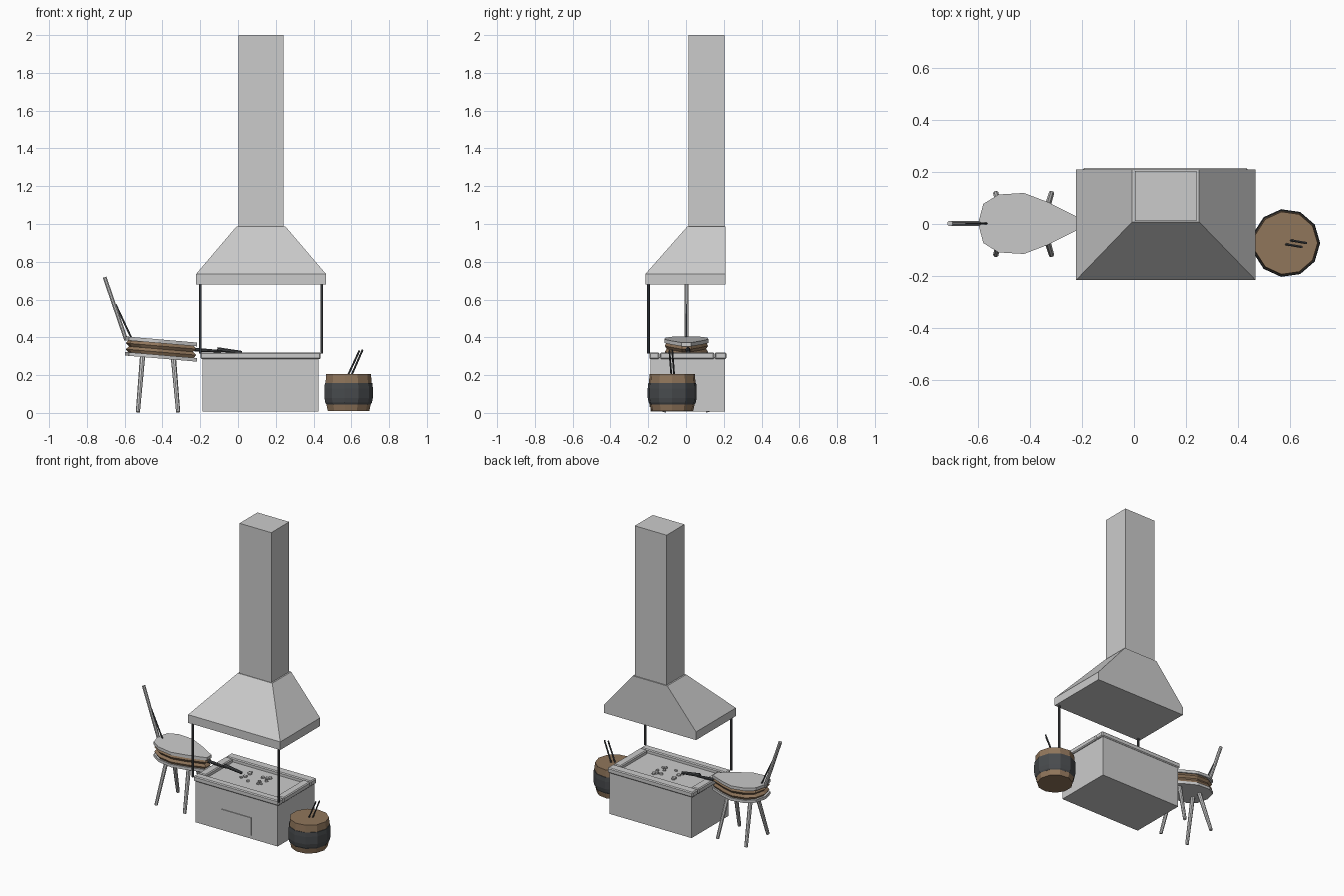
import bpy, bmesh, math, random
from mathutils import Vector

if "Cube" in bpy.data.objects:
    bpy.data.objects.remove(bpy.data.objects["Cube"])

random.seed(4)


def material(name, rgb):
    m = bpy.data.materials.new(name)
    m.diffuse_color = (*rgb, 1)
    m.use_nodes = True
    m.node_tree.nodes["Principled BSDF"].inputs["Base Color"].default_value = m.diffuse_color
    return m


WOOD = material("wood", (0.28, 0.18, 0.105))
IRON = material("iron", (0.065, 0.07, 0.075))


def finish(name, bm, mat=None):
    bmesh.ops.recalc_face_normals(bm, faces=bm.faces)
    me = bpy.data.meshes.new(name)
    bm.to_mesh(me)
    bm.free()
    ob = bpy.data.objects.new(name, me)
    bpy.context.collection.objects.link(ob)
    if mat:
        me.materials.append(mat)
    return ob


def loft(name, rings, mat=None):
    """Join rings of equal point count and cap both ends."""
    bm = bmesh.new()
    vs = [[bm.verts.new(p) for p in r] for r in rings]
    n = len(vs[0])
    for a, b in zip(vs, vs[1:]):
        for i in range(n):
            j = (i + 1) % n
            bm.faces.new((a[i], a[j], b[j], b[i]))
    bm.faces.new(vs[0])
    bm.faces.new(vs[-1])
    return finish(name, bm, mat)


def rect(x0, x1, y0, y1, z):
    return [(x0, y0, z), (x1, y0, z), (x1, y1, z), (x0, y1, z)]


def box(name, x0, x1, y0, y1, z0, z1, mat=None, bevel=0):
    ob = loft(name, [rect(x0, x1, y0, y1, z0), rect(x0, x1, y0, y1, z1)], mat)
    if bevel:
        m = ob.modifiers.new("bevel", "BEVEL")
        m.width = bevel
        m.segments = 1
    return ob


def rod(name, a, b, r0, r1=None, mat=None, sides=8):
    """Tapered bar from a to b."""
    a, b = Vector(a), Vector(b)
    r1 = r1 or r0
    q = (b - a).to_track_quat('Z', 'Y')
    rings = []
    for c, r in ((a, r0), (b, r1)):
        rings.append([c + q @ Vector((r * math.cos(t), r * math.sin(t), 0))
                      for t in [math.tau * (k + 0.5) / sides for k in range(sides)]])
    return loft(name, rings, mat)


# hearth block with front panel
box("hearth_block", -0.187, 0.427, -0.187, 0.207, 0.008, 0.296)
box("front_panel", 0.01, 0.23, -0.192, -0.18, 0.03, 0.15)

# stone rim around the fire bed
box("rim_front", -0.198, 0.438, -0.194, -0.141, 0.285, 0.32, bevel=0.006)
box("rim_back", -0.198, 0.438, 0.153, 0.214, 0.285, 0.32, bevel=0.006)
box("rim_left", -0.198, -0.143, -0.138, 0.15, 0.285, 0.32, bevel=0.006)
box("rim_right", 0.383, 0.438, -0.138, 0.15, 0.285, 0.32, bevel=0.006)

# coals
for i in range(13):
    bm = bmesh.new()
    bmesh.ops.create_icosphere(bm, subdivisions=1, radius=random.uniform(0.011, 0.016))
    c = Vector((random.uniform(0.02, 0.2), random.uniform(-0.03, 0.09), 0.302))
    for v in bm.verts:
        v.co = Vector((v.co.x, v.co.y, v.co.z * 0.8)) * random.uniform(0.85, 1.1) + c
    finish(f"coal_{i}", bm)

# posts, hood and chimney
for side, x in (("left", -0.2), ("right", 0.443)):
    rod(f"post_{side}", (x, -0.198, 0.315), (x, -0.198, 0.69), 0.008, mat=IRON)
loft("hood", [rect(-0.222, 0.466, -0.215, 0.21, 0.68),
              rect(-0.222, 0.466, -0.215, 0.21, 0.735),
              rect(-0.007, 0.25, 0.008, 0.21, 0.988)])
box("chimney", 0.003, 0.24, 0.012, 0.203, 0.98, 2.0)

# bellows: one mirrored leaf outline used for boards and pleats
half = [(-0.217, 0.025), (-0.328, 0.081), (-0.422, 0.117), (-0.52, 0.111), (-0.578, 0.075)]
leaf = half + [(-0.598, 0.0)] + [(x, -y) for x, y in reversed(half)]


def leaf_ring(z, s):
    cx = -0.41
    pts = [(cx + (x - cx) * s, y * s) for x, y in leaf]
    return [(x, y + 0.002, z - 0.085 * (x + 0.6)) for x, y in pts]


loft("bellows_top_board", [leaf_ring(0.385, 1), leaf_ring(0.405, 1)])
loft("bellows_bottom_board", [leaf_ring(0.304, 1), leaf_ring(0.323, 1)])
loft("bellows_pleats", [leaf_ring(z, s) for z, s in (
    (0.32, 0.9), (0.338, 0.98), (0.354, 0.89), (0.37, 0.98), (0.388, 0.9))], WOOD)

# bellows nozzle and tuyere
rod("nozzle", (-0.23, 0.008, 0.335), (-0.09, 0.01, 0.326), 0.011, 0.007, IRON)
rod("tuyere", (-0.11, 0.01, 0.337), (0.02, 0.012, 0.32), 0.012, 0.009, IRON)

# bellows handle and brace
rod("handle", (-0.592, 0.002, 0.385), (-0.706, 0.002, 0.718), 0.011)
rod("handle_brace", (-0.565, 0.002, 0.398), (-0.648, 0.002, 0.575), 0.005, mat=IRON, sides=6)

# splayed stand legs
for tag, xt, xf in (("outer", -0.505, -0.53), ("inner", -0.343, -0.317)):
    for s in (1, -1):
        rod(f"leg_{tag}_{'back' if s > 0 else 'front'}",
            (xt, s * 0.03, 0.305), (xf, s * 0.117, 0.005), 0.014, 0.011)


# eleven-sided quench barrel with iron band
def ring(r, z):
    return [(0.583 + r * math.cos(math.tau * k / 11),
             -0.073 + r * math.sin(math.tau * k / 11), z) for k in range(11)]


loft("barrel", [ring(r, z) for r, z in (
    (0.112, 0.01), (0.122, 0.055), (0.126, 0.1), (0.125, 0.155), (0.121, 0.205))], WOOD)
loft("barrel_band", [ring(r, z) for r, z in (
    (0.12, 0.045), (0.126, 0.055), (0.131, 0.08), (0.131, 0.13), (0.128, 0.158))], IRON)

# tool handles standing in the barrel
rod("tool_a", (0.578, -0.077, 0.19), (0.643, -0.088, 0.33), 0.005, mat=IRON, sides=6)
rod("tool_b", (0.597, -0.062, 0.19), (0.66, -0.073, 0.335), 0.005, mat=IRON, sides=6)
